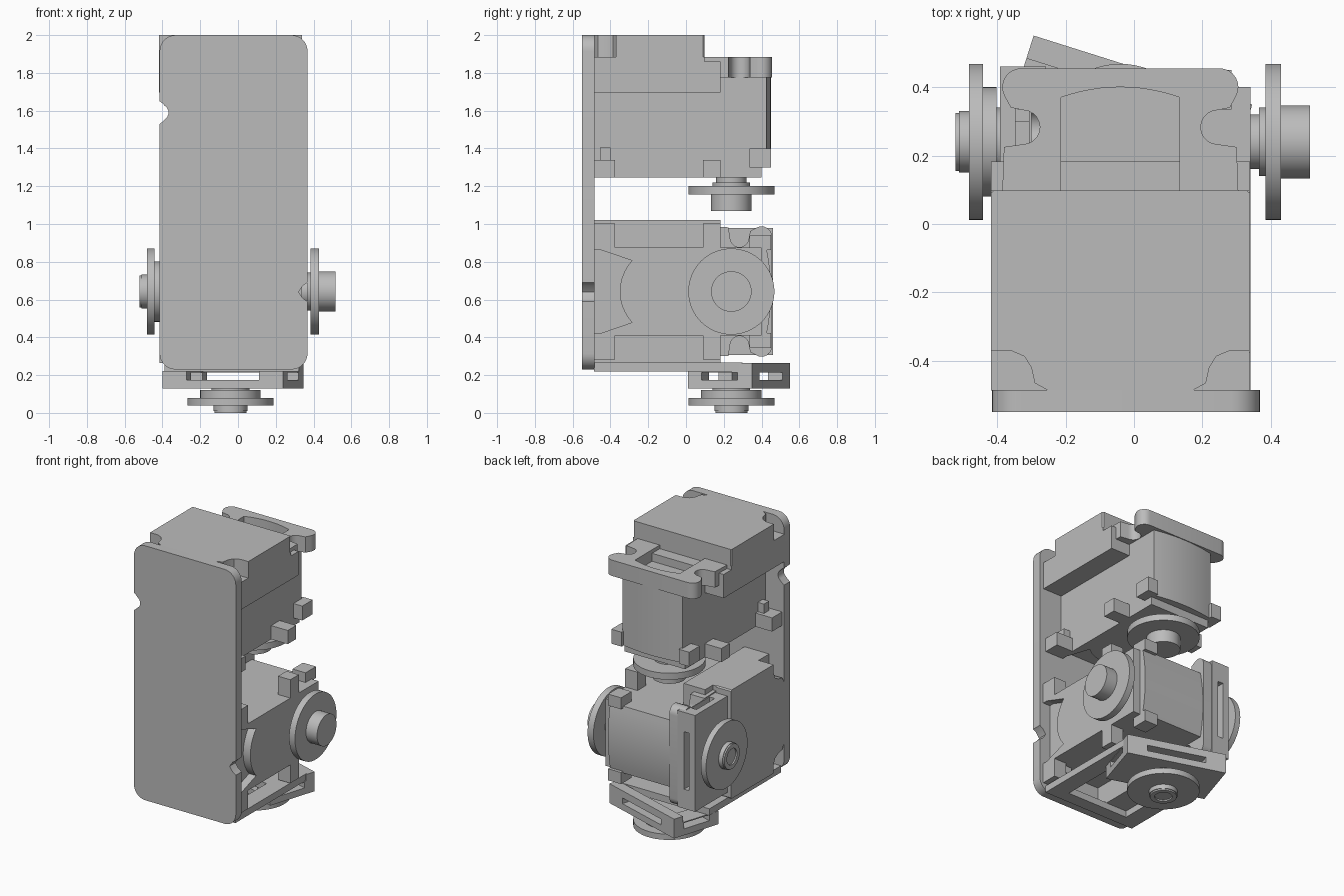
import bpy, bmesh, math
from mathutils import Matrix, Vector

if "Cube" in bpy.data.objects:
    bpy.data.objects.remove(bpy.data.objects["Cube"], do_unlink=True)

grey = bpy.data.materials.new("machine_grey")
grey.use_nodes = True
COLOUR = (0.5, 0.5, 0.5, 1)
grey.diffuse_color = COLOUR
grey.node_tree.nodes["Principled BSDF"].inputs["Base Color"].default_value = COLOUR


def prism(name, pts, z0, z1, m):
    """Extrude a closed outline from z0 to z1, then place it by matrix m."""
    bm = bmesh.new()
    face = bm.faces.new([bm.verts.new((x, y, z0)) for x, y in pts])
    ext = bmesh.ops.extrude_face_region(bm, geom=[face])
    top = [v for v in ext["geom"] if isinstance(v, bmesh.types.BMVert)]
    bmesh.ops.translate(bm, verts=top, vec=(0, 0, z1 - z0))
    bmesh.ops.recalc_face_normals(bm, faces=bm.faces)
    for f in bm.faces:
        f.smooth = True
    bm.transform(m)
    mesh = bpy.data.meshes.new(name)
    bm.to_mesh(mesh)
    bm.free()
    mesh.set_sharp_from_angle(angle=math.radians(30))
    mesh.materials.append(grey)
    ob = bpy.data.objects.new(name, mesh)
    bpy.context.collection.objects.link(ob)
    return ob


def rect(x0, x1, y0, y1):
    return [(x0, y0), (x1, y0), (x1, y1), (x0, y1)]


def arc(cx, cy, r, a0, a1, n=8):
    angles = [math.radians(a0 + (a1 - a0) * i / n) for i in range(n + 1)]
    return [(cx + r * math.cos(a), cy + r * math.sin(a)) for a in angles]


def disc(name, cy, r, z0, z1, m):
    return prism(name, arc(0, cy, r, 0, 360, 64)[:-1], z0, z1, m)


def mirrored(half):
    """Complete a right-hand outline with its mirror image."""
    return half + [(-x, y) for x, y in reversed(half) if abs(x) > 1e-6]


def bulge(w, y_side, y_mid, n=6):
    """Right half of a shallow arc, from the side to the middle."""
    return [(w * (1 - i / n), y_mid - (y_mid - y_side) * (1 - i / n) ** 2)
            for i in range(n + 1)]


AXIS = 0.24


def servo(tag, m):
    def part(name, pts, z0, z1):
        return prism(f"{tag}_{name}", pts, z0, z1, m)

    # motor body with a rounded back and a scooped lower front
    w = 0.2325
    part("motor_body", mirrored([(w, -0.487)] + bulge(w, 0.425, 0.45)), 0.055, 0.56)
    scoop = arc(0, -0.11, 0.24, 227, 270, 8)
    base = [(w, 0.4), (w, -0.487)] + [(-x, y) for x, y in scoop]
    part("motor_base", mirrored(base), 0, 0.055)

    # gear case: stepped box with screw recesses at its upper front corners
    part("case_lower", rect(-0.378, 0.378, -0.487, 0.183), 0.45, 0.615)
    part("case_middle", rect(-0.378, 0.378, -0.487, 0.098), 0.615, 0.64)
    corner = [(0.21, -0.487), (0.25, -0.465), (0.26, -0.42), (0.28, -0.387),
              (0.32, -0.37), (0.378, -0.37), (0.378, 0.09), (0.37, 0.098)]
    part("case_top", mirrored(corner), 0.64, 0.755)

    # eared rear frame with a round-ended slot on each side
    ear = [(0.173, 0.09), (0.345, 0.09), (0.34, 0.225)]
    ear += arc(0.285, 0.283, 0.05, 270, 90, 10)
    ear += [(0.32, 0.34)] + arc(0.29, 0.4, 0.055, -30, 90)
    recess = [(x, y) for x, y in reversed(bulge(0.173, 0.37, 0.4))]
    outer_left = [(-x, y) for x, y in reversed(ear)]
    inner = [(-x, y) for x, y in reversed(recess)] + recess[1:]
    part("ear_frame", ear + outer_left + inner, 0.53, 0.64)

    # mounting lugs
    for s, side in ((1, "a"), (-1, "b")):
        def lug(name, x1, y0, y1, z0, z1):
            part(f"{name}_{side}", rect(*sorted((s * 0.22, s * x1)), y0, y1), z0, z1)
        lug("front_lug", 0.36, -0.487, -0.375, 0, 0.095)
        lug("front_lug_step", 0.28, -0.455, -0.4, 0.095, 0.16)
        lug("middle_lug", 0.36, 0.09, 0.183, 0, 0.095)
        lug("rear_lug", 0.3, 0.335, 0.45, 0.055, 0.155)

    # output shaft, horn and boss
    for name, r, z0, z1 in (("shaft", 0.08, -0.025, 0), ("collar", 0.1, -0.045, -0.025),
                            ("horn", 0.228, -0.09, -0.045), ("boss", 0.107, -0.175, -0.09)):
        disc(f"{tag}_{name}", AXIS, r, z0, z1, m)


def idler(tag, m):
    """Slotted cover carrying a stack of idler discs, centred on its axis."""
    def part(name, pts, z0, z1):
        return prism(f"{tag}_{name}", pts, z0, z1, m)

    part("cover_floor", rect(-0.335, 0.335, -0.135, 0.22), 0, 0.045)
    part("cover_back_rim", rect(-0.335, 0.335, 0.15, 0.22), 0.085, 0.135)
    for s, side in ((1, "a"), (-1, "b")):
        x0, x1 = sorted((s * 0.2, s * 0.335))
        part(f"cover_front_post_{side}", rect(x0, x1, -0.135, -0.06), 0.045, 0.085)
        part(f"cover_back_post_{side}", rect(x0, x1, 0.14, 0.22), 0.045, 0.085)
        part(f"cover_side_rail_{side}", rect(x0, x1, -0.135, 0.22), 0.085, 0.092)
    for name, r, z0, z1 in (("neck", 0.1, -0.01, 0), ("inner_disc", 0.16, -0.05, -0.01),
                            ("horn", 0.228, -0.09, -0.05), ("cap", 0.09, -0.12, -0.09)):
        disc(f"{tag}_{name}", 0, r, z0, z1, m)
    # hollow end ring
    ring = arc(0, 0, 0.085, 0, 360, 48) + arc(0, 0, 0.055, 360, 0, 48)
    part("end_ring", ring, -0.13, -0.12)


# back plate: rounded outline with a notch on each long edge
X0, X1, Z0, Z1, R = -0.415, 0.368, 0.23, 2.0, 0.085
outline = arc(X1 - R, Z0 + R, R, -90, 0)
outline += [(X1, 0.59), (0.345, 0.605), (0.32, 0.64), (0.345, 0.675), (X1, 0.69)]
outline += arc(X1 - R, Z1 - R, R, 0, 90) + arc(X0 + R, Z1 - R, R, 90, 180)
outline += [(X0, 1.65), (-0.395, 1.635)] + arc(-0.41, 1.59, 0.042, 60, -60)
outline += [(-0.395, 1.545), (X0, 1.53)]
outline += arc(X0 + R, Z0 + R, R, 180, 270)
stand = Matrix.Translation((0, -0.485, 0)) @ Matrix.Rotation(math.radians(90), 4, 'X')
prism("mounting_plate", outline, 0, 0.065, stand)

# two servos: one upright, one lying on its side
quarter = math.radians(90)
servo("upper_servo", Matrix.Translation((-0.04, 0, 1.245)))
servo("lower_servo", Matrix.Translation((0.34, 0, 0.6425)) @ Matrix.Rotation(-quarter, 4, 'Y'))

# idler covers: one on the side, one turned underneath
idler("side_idler", Matrix.Translation((-0.392, AXIS, 0.6425)) @ Matrix.Rotation(quarter, 4, 'Y'))
idler("bottom_idler", Matrix.Translation((-0.04, AXIS, 0.13))
      @ Matrix.Rotation(math.radians(-17.5), 4, 'Z'))

# lower arm joining the plate to the bottom cover
ident = Matrix.Identity(4)
for name, r in (("arm_rail_right", rect(-0.39, -0.27, -0.487, 0.3)),
                ("arm_rail_left", rect(0.2, 0.32, -0.487, 0.3)),
                ("arm_front_bar", rect(-0.27, 0.2, -0.487, -0.4)),
                ("arm_back_bar", rect(-0.27, 0.2, 0.03, 0.3))):
    prism(name, r, 0.22, 0.267, ident)
